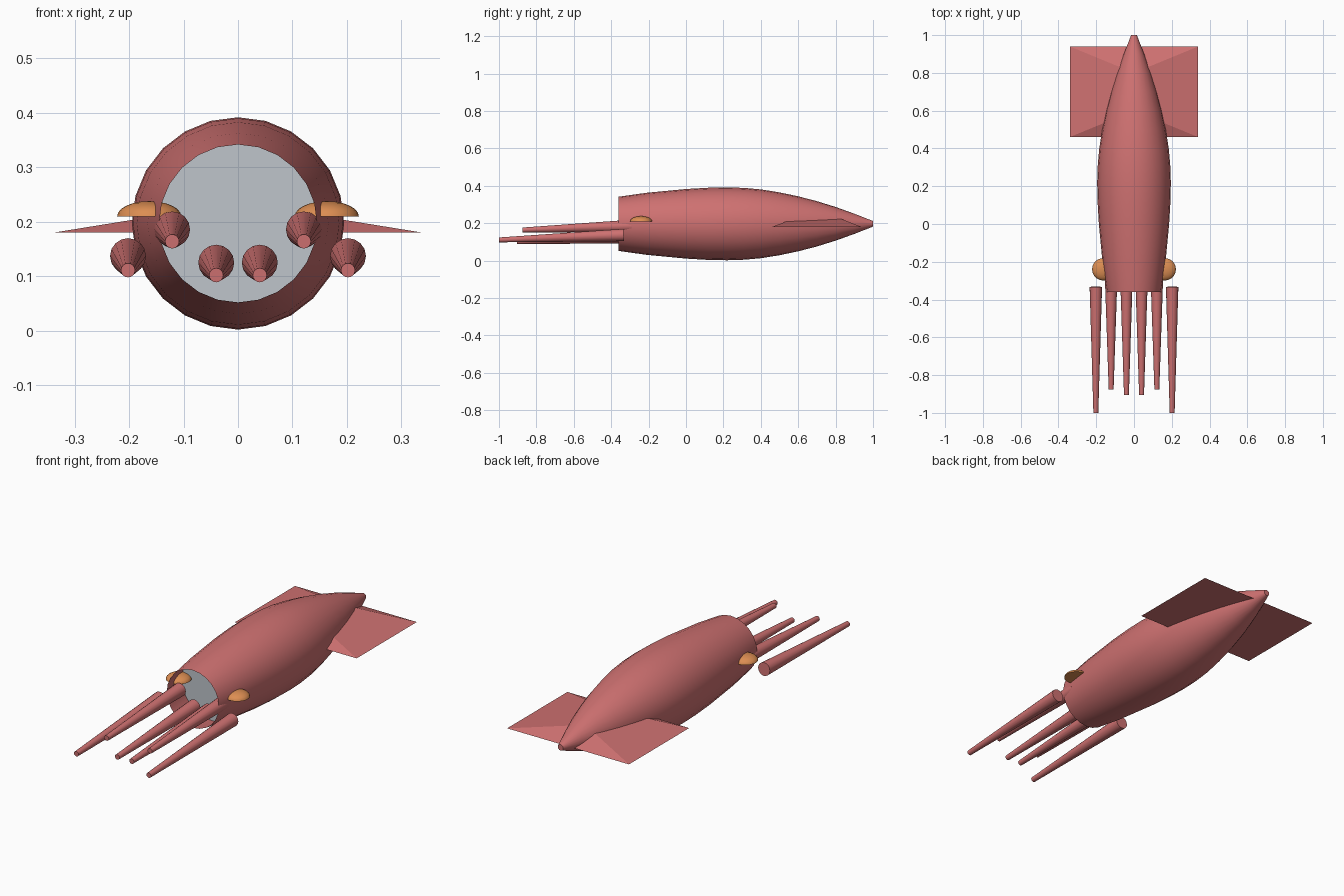
import bpy, bmesh, math
from mathutils import Matrix, Vector

if "Cube" in bpy.data.objects:
    bpy.data.objects.remove(bpy.data.objects["Cube"])

def material(name, rgb):
    m = bpy.data.materials.new(name)
    m.diffuse_color = (*rgb, 1)
    m.use_nodes = True
    m.node_tree.nodes["Principled BSDF"].inputs["Base Color"].default_value = m.diffuse_color
    return m

PINK = material("squid pink", (0.62, 0.165, 0.165))
GREY = material("mouth grey", (0.52, 0.56, 0.60))
ORANGE = material("eye orange", (0.72, 0.27, 0.085))
AXIS_Z = 0.197

def finish(name, bm, mat, smooth=None):
    bmesh.ops.recalc_face_normals(bm, faces=bm.faces)
    me = bpy.data.meshes.new(name)
    bm.to_mesh(me)
    bm.free()
    me.materials.append(mat)
    ob = bpy.data.objects.new(name, me)
    bpy.context.collection.objects.link(ob)
    if smooth:
        bpy.ops.object.select_all(action='DESELECT')
        ob.select_set(True)
        bpy.context.view_layer.objects.active = ob
        bpy.ops.object.shade_smooth_by_angle(angle=math.radians(smooth))
    return ob

def ring(bm, y, r, n=24):
    return [bm.verts.new((r * math.sin(2 * math.pi * i / n), y,
                          AXIS_Z + r * math.cos(2 * math.pi * i / n))) for i in range(n)]

# Mantle: turned shell, open at the front
profile = [(-0.36, 0.145), (-0.21, 0.166), (0, 0.186), (0.12, 0.193), (0.22, 0.195),
           (0.31, 0.192), (0.4, 0.184), (0.5, 0.168), (0.6, 0.147), (0.7, 0.121),
           (0.8, 0.090), (0.9, 0.054), (1.0, 0.015)]
bm = bmesh.new()
rings = [ring(bm, y, r) for y, r in profile]
for a, b in zip(rings, rings[1:]):
    for i in range(24):
        j = (i + 1) % 24
        bm.faces.new((a[i], a[j], b[j], b[i]))
bm.faces.new(rings[-1])
finish("mantle", bm, PINK, 40)

# Grey disc set back inside the opening
bm = bmesh.new()
bm.faces.new(ring(bm, -0.21, 0.166))
finish("mouth_disc", bm, GREY)

# Tail fin: flat underside, sides and ends sloping up to a short ridge
bm = bmesh.new()
base = [bm.verts.new((x, y, 0.18)) for x, y in
        ((-0.34, 0.46), (0.34, 0.46), (0.34, 0.94), (-0.34, 0.94))]
r0, r1 = (bm.verts.new((0, y, 0.235)) for y in (0.6, 0.8))
for f in (base, (base[0], base[1], r0), (base[1], base[2], r1, r0),
          (base[2], base[3], r1), (base[3], base[0], r0, r1)):
    bm.faces.new(f)
finish("tail_fin", bm, PINK)

def tentacle(name, x, y0, z0, y1, z1):
    a, b = Vector((x, y0, z0)), Vector((x, y1, z1))
    d = b - a
    m = Matrix.Translation((a + b) / 2) @ d.to_track_quat('Z', 'Y').to_matrix().to_4x4()
    bm = bmesh.new()
    bmesh.ops.create_cone(bm, cap_ends=True, segments=16, radius1=0.033,
                          radius2=0.013, depth=d.length, matrix=m)
    finish(name, bm, PINK, 40)

for side, s in (("left", -1), ("right", 1)):
    # Tentacles
    tentacle(side + "_outer_tentacle", s * 0.202, -0.333, 0.137, -1.0, 0.111)
    tentacle(side + "_upper_tentacle", s * 0.121, -0.29, 0.186, -0.875, 0.164)
    tentacle(side + "_middle_tentacle", s * 0.04, -0.29, 0.125, -0.905, 0.102)

    # Eye: flattened dome with a flat underside
    bm = bmesh.new()
    bmesh.ops.create_uvsphere(bm, u_segments=24, v_segments=12, radius=1)
    cut = bmesh.ops.bisect_plane(bm, geom=bm.verts[:] + bm.edges[:] + bm.faces[:], dist=1e-4,
                                 plane_co=(0, 0, 0), plane_no=(0, 0, -1), clear_outer=True)
    bmesh.ops.holes_fill(bm, edges=[e for e in bm.edges if e.is_boundary], sides=0)
    bm.transform(Matrix.Translation((s * 0.163, -0.24, 0.21)) @ Matrix.Diagonal((0.059, 0.059, 0.028, 1)))
    finish(side + "_eye", bm, ORANGE, 40)
